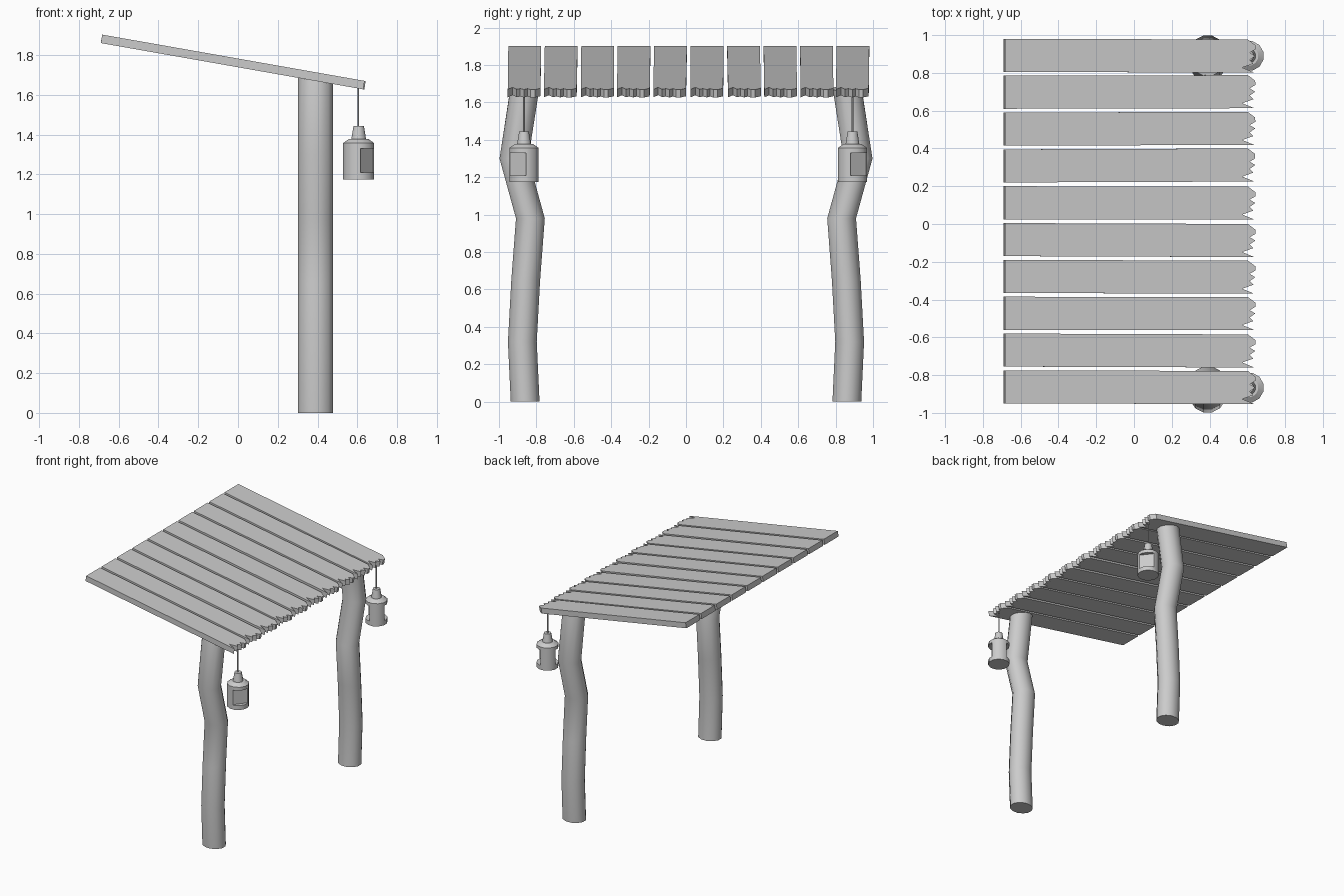
import bpy, bmesh, math, random
from mathutils import Matrix

if "Cube" in bpy.data.objects:
    bpy.data.objects.remove(bpy.data.objects["Cube"])

random.seed(4)
TILT = math.radians(10)


def finish(name, bm, smooth=None):
    bmesh.ops.recalc_face_normals(bm, faces=bm.faces)
    me = bpy.data.meshes.new(name)
    bm.to_mesh(me)
    bm.free()
    ob = bpy.data.objects.new(name, me)
    bpy.context.collection.objects.link(ob)
    if smooth:
        bpy.ops.object.select_all(action='DESELECT')
        ob.select_set(True)
        bpy.context.view_layer.objects.active = ob
        bpy.ops.object.shade_smooth_by_angle(angle=math.radians(smooth))
    return ob


def skin(bm, rings):
    """Bridge rings of points into a capped tube."""
    loops = [[bm.verts.new(p) for p in r] for r in rings]
    n = len(loops[0])
    for a, b in zip(loops, loops[1:]):
        for i in range(n):
            j = (i + 1) % n
            bm.faces.new((a[i], a[j], b[j], b[i]))
    bm.faces.new(loops[0][::-1])
    bm.faces.new(loops[-1])


def ring(cx, cy, z, rx, ry, n=12):
    return [(cx + rx * math.cos((i + .5) * math.tau / n) / math.cos(math.pi / n),
             cy + ry * math.sin((i + .5) * math.tau / n) / math.cos(math.pi / n), z)
            for i in range(n)]


def underside(x):
    return 1.86 - (x + 0.69) * math.tan(TILT)


# Roof planks with splintered ends
splinters = [(1.34, 0), (1.275, .15), (1.335, .27), (1.315, .38), (1.345, .5),
             (1.315, .6), (1.345, .7), (1.345, .83), (1.305, 1)]
W, T = 0.175, 0.043
for k in range(10):
    outline = [(0, W / 2), (0, -W / 2)] + [(u, (f - .5) * W) for u, f in splinters]
    bm = bmesh.new()
    skin(bm, [[(u, v, z) for u, v in outline] for z in (0, T)])
    yaw = math.radians(random.uniform(-.25, .25))
    bm.transform(Matrix.Translation((-0.69, -0.8625 + k * 0.195, 1.86))
                 @ Matrix.Rotation(TILT, 4, 'Y') @ Matrix.Rotation(yaw, 4, 'Z'))
    finish(f"roof_plank_{k + 1}", bm)

# Crooked posts, tops cut to the roof slope
bends = [(0, .86), (.32, .875), (.65, .857), (.98, .832), (1.3, .92), (1.66, .862)]
for side, s in (("left", -1), ("right", 1)):
    rings = [ring(.39, s * y, z, .088, .077) for z, y in bends]
    rings[-1] = [(x, y, underside(x) + .004) for x, y, z in rings[-1]]
    bm = bmesh.new()
    skin(bm, rings)
    finish(f"{side}_post", bm, 40)

# Hanging lanterns with a recessed window on two opposite faces
profile = [(.078, 1.175), (.078, 1.357), (.05, 1.377), (.037, 1.377), (.026, 1.444)]
for side, cy, azimuth in (("left", -.866, -38), ("right", .89, 38)):
    cx = .607
    bm = bmesh.new()
    skin(bm, [ring(cx, cy, z, r, r) for r, z in profile])
    lantern = finish(f"{side}_lantern", bm)

    bm = bmesh.new()
    for turn in (0, 180):
        m = (Matrix.Translation((cx, cy, 1.27))
             @ Matrix.Rotation(math.radians(azimuth + turn), 4, 'Z')
             @ Matrix.Translation((.098, 0, 0)) @ Matrix.Diagonal((.1, .112, .12, 1)))
        bmesh.ops.create_cube(bm, size=1, matrix=m)
    cutter = finish(f"{side}_window_cutter", bm)
    mod = lantern.modifiers.new("windows", 'BOOLEAN')
    mod.operation, mod.solver, mod.object = 'DIFFERENCE', 'EXACT', cutter
    bpy.ops.object.select_all(action='DESELECT')
    lantern.select_set(True)
    bpy.context.view_layer.objects.active = lantern
    bpy.ops.object.modifier_apply(modifier=mod.name)
    bpy.data.objects.remove(cutter)
    bpy.ops.object.shade_smooth_by_angle(angle=math.radians(35))

    # Hanging wire
    bm = bmesh.new()
    skin(bm, [ring(cx - .002, cy, z, .004, .004, 6) for z in (1.44, 1.645)])
    finish(f"{side}_wire", bm)
